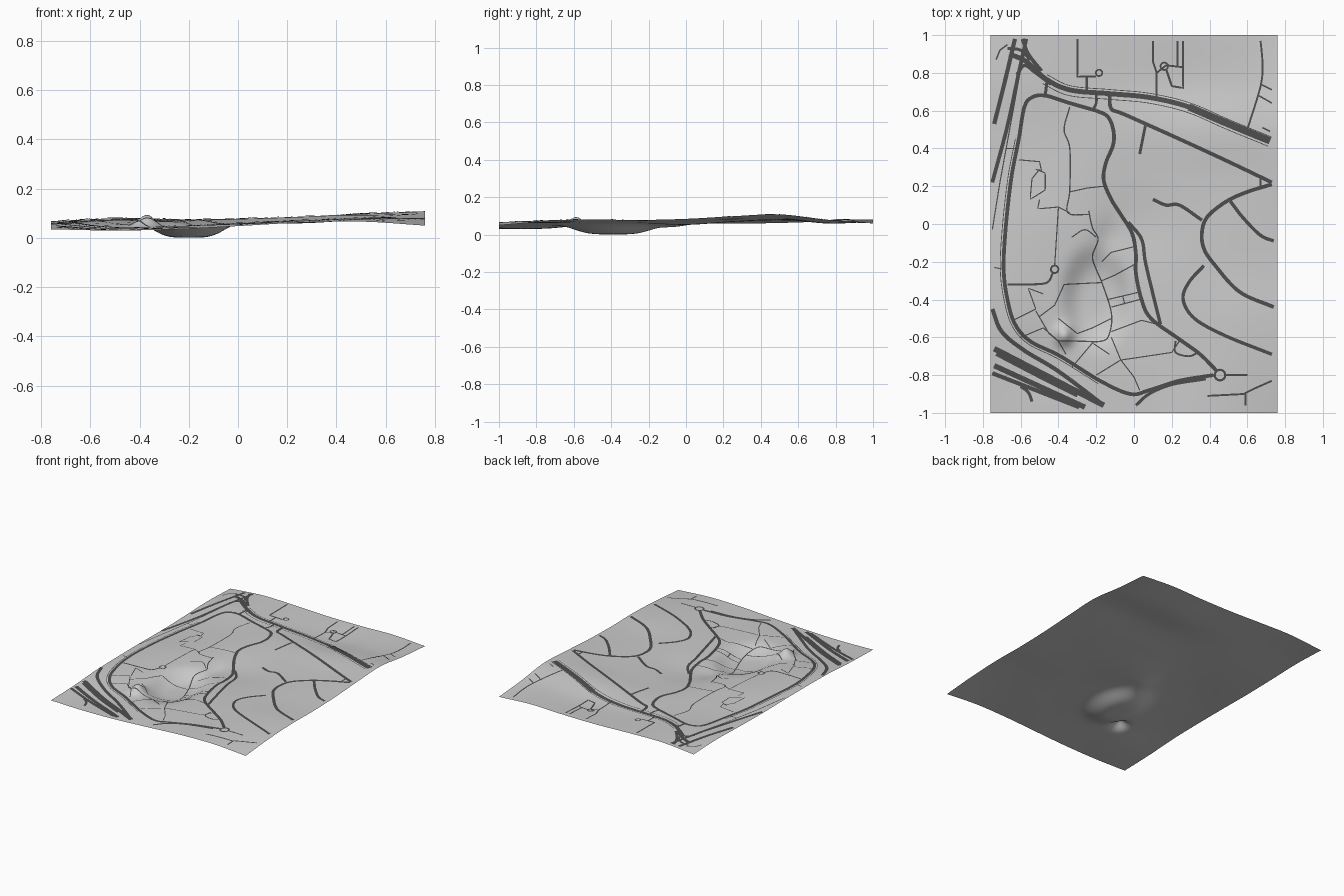
import bpy, math
from mathutils import Vector

if "Cube" in bpy.data.objects:
    bpy.data.objects.remove(bpy.data.objects["Cube"])

# Coarse heights (thousandths), rows south to north, columns west to east
HEIGHTS = [
    (35, 30, 35, 48, 62, 66, 50), (42, 32, 46, 58, 64, 76, 70),
    (56, 55, 58, 60, 70, 80, 80), (60, 68, 62, 60, 70, 74, 78),
    (60, 74, 68, 52, 68, 78, 84), (58, 68, 74, 68, 76, 84, 98),
    (62, 68, 74, 78, 86, 98, 108), (68, 78, 74, 64, 60, 74, 80),
    (60, 80, 76, 68, 68, 74, 60)]


def spline(p, t):
    i = max(0, min(int(t), len(p) - 2))
    f = t - i
    b, c = p[i], p[i + 1]
    a = p[i - 1] if i > 0 else b * 2 - c
    d = p[i + 2] if i + 2 < len(p) else c * 2 - b
    return (b * 2 + (c - a) * f + (a * 2 - b * 5 + c * 4 - d) * f * f
            + (b * 3 - a - c * 3 + d) * f ** 3) * 0.5


def height(x, y):
    u, v = (x + 0.76) / 1.52 * 6, (y + 1) * 4
    z = spline([spline(row, u) for row in HEIGHTS], v) / 1000
    # flat-bottomed basin, stream valley above it and a small knoll
    r = ((x + 0.20) / 0.155) ** 2 + ((y + 0.39) / 0.23) ** 2
    w = math.exp(-r * r)
    z = z * (1 - w) + 0.001 * w
    z -= 0.018 * math.exp(-((x + 0.14) / 0.07) ** 2 - ((y + 0.08) / 0.10) ** 2)
    z += 0.045 * math.exp(-((x + 0.37) / 0.045) ** 2 - ((y + 0.59) / 0.05) ** 2)
    return max(z, 0.0)


def make_object(name, verts, faces):
    me = bpy.data.meshes.new(name)
    me.from_pydata(verts, [], faces)
    me.polygons.foreach_set("use_smooth", [True] * len(faces))
    ob = bpy.data.objects.new(name, me)
    bpy.context.collection.objects.link(ob)
    return ob


# Ground sheet
NX, NY = 114, 150
verts = []
for j in range(NY + 1):
    for i in range(NX + 1):
        x, y = -0.76 + 1.52 * i / NX, -1 + 2 * j / NY
        verts.append((x, y, height(x, y)))
faces = [(k, k + 1, k + NX + 2, k + NX + 1)
         for j in range(NY) for k in range(j * (NX + 1), j * (NX + 1) + NX)]
make_object("terrain", verts, faces)

dark = bpy.data.materials.new("asphalt")
dark.diffuse_color = (0.075, 0.075, 0.075, 1)
dark.use_nodes = True
dark.node_tree.nodes["Principled BSDF"].inputs["Base Color"].default_value = dark.diffuse_color


def road(name, width, *pts, smooth=True, shift=0.0, lift=0.003):
    """Ribbon draped on the ground; points are in hundredths of a unit."""
    p = [Vector((x / 100, y / 100)) for x, y in pts]
    line = [p[0]]
    for i in range(len(p) - 1):
        n = max(1, round((p[i + 1] - p[i]).length / 0.015))
        for k in range(1, n + 1):
            t = k / n
            line.append(spline(p, i + t) if smooth else p[i].lerp(p[i + 1], t))
    v = []
    for i, c in enumerate(line):
        d = (line[min(i + 1, len(line) - 1)] - line[max(i - 1, 0)]).normalized()
        nrm = Vector((-d.y, d.x))
        for s in (width / 2, -width / 2):
            q = c + nrm * (shift + s)
            v.append((q.x, q.y, height(q.x, q.y) + lift))
    f = [(2 * i, 2 * i + 1, 2 * i + 3, 2 * i + 2) for i in range(len(line) - 1)]
    make_object(name, v, f).data.materials.append(dark)


def path(*pts, w=0.006):
    road("footpath", w, *pts, smooth=False)


def ring(x, y, r, w):
    pts = [(x + r * math.cos(a * math.pi / 8), y + r * math.sin(a * math.pi / 8)) for a in range(17)]
    road("turning_circle", w, *pts)


# Ring road round the park
west = [(-20, 60), (-34, 64), (-47, 68), (-54, 67), (-58, 62), (-61, 45), (-65, 24), (-68, -3), (-69, -24),
        (-67, -40), (-63, -53), (-55, -62), (-39, -70), (-18, -83), (-2, -90), (8, -88), (24, -83), (42, -80)]
road("ring_road_west", 0.020, *west)
road("ring_road_west_verge", 0.004, *west[5:14], shift=-0.018)
road("ring_road_east", 0.020, (-20, 60), (-14, 57), (-11, 50), (-11, 42), (-15, 32), (-16, 23), (-12, 13),
     (-7, 5), (-1, -5), (1, -16), (1, -26), (4, -40), (9, -50), (24, -61), (35, -69), (44, -78))
road("east_parallel_road", 0.018, (-3, 1), (4, -8), (6, -20), (10, -37), (14, -53))
road("south_link", 0.016, (1, -96), (8, -90), (20, -85), (38, -82))
road("ring_link_west", 0.016, (-46, 76), (-47, 68))
road("ring_link_north", 0.014, (-20, 69), (-20, 64), (-22, 60))
ring(45.5, -80, 2.8, 0.012)

# Northern highway
north = [(-66, 90), (-57, 86), (-47, 77), (-34, 71), (-13, 69), (8, 67), (29, 62), (50, 53), (72, 44)]
road("north_highway", 0.026, *north)
road("north_highway_widening", 0.038, *north[6:])
for s in (0.022, -0.03):
    road("north_highway_verge", 0.004, *north[2:], shift=s)

# North-west junction
road("northwest_carriageway_a", 0.022, (-63, 98), (-68, 77), (-74, 53))
road("northwest_carriageway_b", 0.020, (-57, 98), (-61, 80), (-67, 52), (-75, 22))
road("northwest_slip_a", 0.020, (-59, 98), (-56, 90), (-49, 81))
road("northwest_slip_b", 0.018, (-62, 79), (-58, 84), (-52, 80), (-44, 74))
road("northwest_bridge", 0.016, (-67, 93), (-60, 92), (-55, 87))
path((-75, -3), (-71, 22), (-64, 60), (-60, 82))
path((-73, 87), (-71, 92), (-67, 95), w=0.008)

# Eastern estate roads
road("east_road", 0.020, (-13, 69), (-12, 61), (-5, 58), (24, 45), (50, 33), (73, 22))
road("east_crescent", 0.020, (73, 21), (60, 17), (49, 12), (39, 4), (36, -4), (37, -13), (43, -22), (56, -36), (74, -44))
road("east_join", 0.012, (67, 25), (67, 19))
road("east_spur_west", 0.018, (10, 13), (17, 10), (24, 10), (36, 2))
road("east_loop_south", 0.018, (37, -22), (29, -31), (26, -40), (32, -50), (48, -59), (73, -69))
road("east_spur_edge", 0.018, (51, 12), (58, 3), (67, -6), (74, -9))
road("east_stub", 0.015, (6, 52), (3, 37))

# South-west motorway bundle
road("southwest_curve", 0.022, (-75, -45), (-70, -57), (-58, -67), (-40, -78), (-16, -96))
road("southwest_lane_a", 0.030, (-74, -66), (-45, -81), (-16, -96))
road("southwest_lane_b", 0.016, (-73, -69), (-50, -81), (-30, -91))
road("southwest_lane_c", 0.028, (-74, -75), (-50, -86), (-26, -97))
road("southwest_lane_d", 0.022, (-75, -79), (-52, -88), (-29, -97))
road("southwest_stub", 0.016, (-60, -86), (-56, -89), (-54, -94))

# Northern side streets
path((-30, 98), (-30, 78), (-20, 78), w=0.011)
path((-25, 78), (-25, 71), w=0.011)
ring(-18.5, 80, 1.7, 0.009)
path((10, 97), (10, 86), (12, 80), (12, 67), w=0.010)
path((12, 80), (17, 84), (26, 83), w=0.010)
path((26, 97), (26, 72), (20, 73), (17, 82), w=0.011)
path((23, 97), (23, 83), w=0.010)
ring(16, 83.5, 2, 0.009)
road("northeast_street", 0.010, (67, 97), (68, 85), (67, 73), (60, 50))
for a, b in (((67, 74), (73, 71)), ((66, 68), (73, 64)), ((68, 51), (72, 49))):
    path(a, b, w=0.008)

# South-east streets
path((48, -80), (60, -80), w=0.010)
path((39, -91), (58, -90), (64, -87), (73, -83), w=0.010)
path((59, -90), (59, -96), w=0.010)
road("southeast_loop", 0.010, (22, -62), (22, -68), (29, -70), (34, -68))

# Park footpaths, north half
road("park_walk_north", 0.007, (-34, 62), (-37, 50), (-34, 40), (-34, 18), (-35, 6), (-24, 5))
path((-34, 17), (-25, 19), (-16, 20))
path((-61, 34), (-50, 33), (-49, 28))
path((-52, 29), (-47, 27), (-47, 18), (-55, 13), (-54, 24), (-50, 29))
path((-50, 13), (-51, 8), (-40, 9), (-34, 6))
path((-40, 9), (-42, -22))
ring(-42, -24, 2, 0.010)
road("park_service_road", 0.011, (-43, -26), (-46, -31), (-55, -32), (-67, -32))

# Park footpaths round the basin
road("basin_walk", 0.007, (-24, 7), (-22, -2), (-19, -8), (-22, -17), (-20, -24), (-17, -31), (-12, -47), (-13, -58), (-17, -62), (-30, -62))
road("stream_walk", 0.006, (-33, -7), (-26, -3), (-20, -7))
path((-17, -31), (-37, -32), (-42, -43), (-50, -49))
path((-40, -50), (-30, -58), (-22, -55), (-12, -50))
path((-64, -51), (-52, -45), (-56, -34), (-48, -37))
path((-52, -46), (-45, -58), (-40, -62), (-36, -69))
path((-17, -20), (-12, -15), (0, -12))
path((-17, -30), (-10, -27), (1, -21))
path((-14, -40), (3, -36))
path((-12, -44), (3, -40))
path((-6, -38), (-5, -42))
path((-12, -57), (4, -51), (12, -53))
path((-12, -60), (-7, -72), (0, -71), (20, -68), (24, -62))
path((-20, -80), (-7, -72), (0, -81), (3, -88))
path((-33, -76), (-22, -63), (-13, -69))
path((-60, -60), (-48, -55), (-40, -62), (-30, -62))
path((-74, -23), (-69, -24))
path((-68, 40), (-62, 40))
